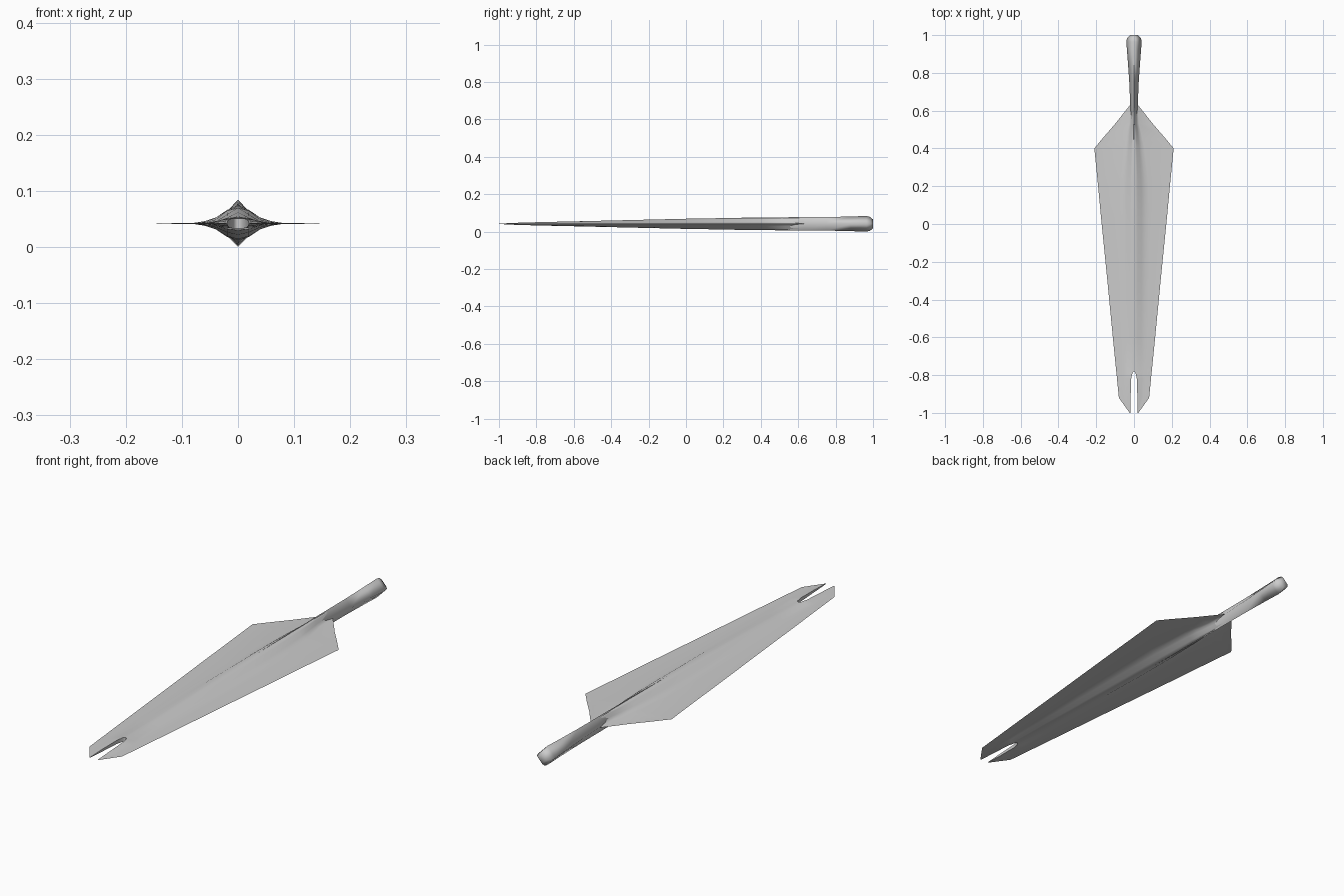
import bpy, bmesh, math

cube = bpy.data.objects.get("Cube")
if cube:
    bpy.data.objects.remove(cube, do_unlink=True)

MID = 0.042  # height of the blade's middle plane

steel = bpy.data.materials.new("grey steel")
steel.use_nodes = True
steel.diffuse_color = (0.6, 0.6, 0.6, 1)
steel.node_tree.nodes["Principled BSDF"].inputs["Base Color"].default_value = (0.6, 0.6, 0.6, 1)


def loft(name, rings, skip_seam, angle):
    """Skin a row of equal rings; skip_seam(i) leaves the closing strip open."""
    bm = bmesh.new()
    rows = [[bm.verts.new(p) for p in ring] for ring in rings]
    n = len(rows[0])
    for i in range(len(rows) - 1):
        for j in range(n):
            if j == n - 1 and skip_seam(i):
                continue
            k = (j + 1) % n
            bm.faces.new((rows[i][j], rows[i][k], rows[i + 1][k], rows[i + 1][j]))
    bm.faces.new(rows[0])
    bm.faces.new(rows[-1])
    bmesh.ops.recalc_face_normals(bm, faces=bm.faces)
    # the first upper face must look upwards
    bm.faces.ensure_lookup_table()
    mesh = bpy.data.meshes.new(name)
    bm.to_mesh(mesh)
    bm.free()
    mesh.materials.append(steel)
    obj = bpy.data.objects.new(name, mesh)
    bpy.context.collection.objects.link(obj)
    bpy.ops.object.select_all(action='DESELECT')
    bpy.context.view_layer.objects.active = obj
    obj.select_set(True)
    bpy.ops.object.shade_smooth_by_angle(angle=math.radians(angle))
    return obj


# Blade half: y, inner x (notch), rib half width, outer edge x, rib height
STATIONS = [
    (0.63, 0, 0.018, 0.021, 0.033),
    (0.53, 0, 0.026, 0.100, 0.033),
    (0.45, 0, 0.045, 0.169, 0.032),
    (0.40, 0, 0.056, 0.210, 0.032),
    (0.20, 0, 0.078, 0.190, 0.030),
    (0.04, 0, 0.080, 0.175, 0.028),
    (-0.30, 0, 0.078, 0.141, 0.020),
    (-0.60, 0, 0.075, 0.112, 0.013),
    (-0.78, 0, 0.070, 0.094, 0.009),
    (-0.787, 0.008, 0.070, 0.093, 0.009),
    (-0.82, 0.015, 0.068, 0.090, 0.008),
    (-0.92, 0.018, 0.060, 0.080, 0.005),
    (-1.0, 0.019, 0.021, 0.023, 0.001),
]
# Rib section: fraction across, fraction of height
SECTION = [(0, 1), (0.25, 0.8), (0.5, 0.36), (0.75, 0.14), (1, 0)]

rings = []
for y, inner, rib, edge, h in STATIONS:
    half = [(inner + (rib - inner) * f, max(h * g, 0.0008)) for f, g in SECTION]
    ring = [(x, y, MID + z) for x, z in half] + [(edge, y, MID)]
    ring += [(x, y, MID - z) for x, z in reversed(half)]
    rings.append(ring)
blade = loft("blade", rings, lambda i: STATIONS[i + 1][1] == 0, 40)
mirror = blade.modifiers.new("mirror", 'MIRROR')
mirror.use_axis[0] = True
mirror.use_clip = True
mirror.merge_threshold = 0.0005

# Four-sided socket, running forward into the blade as a fading ridge
SOCKET = [(0.04, 0.001, 0.0275), (0.30, 0.008, 0.0325), (0.53, 0.017, 0.035),
          (0.63, 0.020, 0.0355), (0.75, 0.025, 0.036), (0.88, 0.034, 0.039),
          (0.965, 0.041, 0.042), (0.985, 0.036, 0.037), (1.0, 0.021, 0.023)]
rings = [[(w, y, MID), (0, y, MID + h), (-w, y, MID), (0, y, MID - h)] for y, w, h in SOCKET]
loft("socket", rings, lambda i: False, 95)
